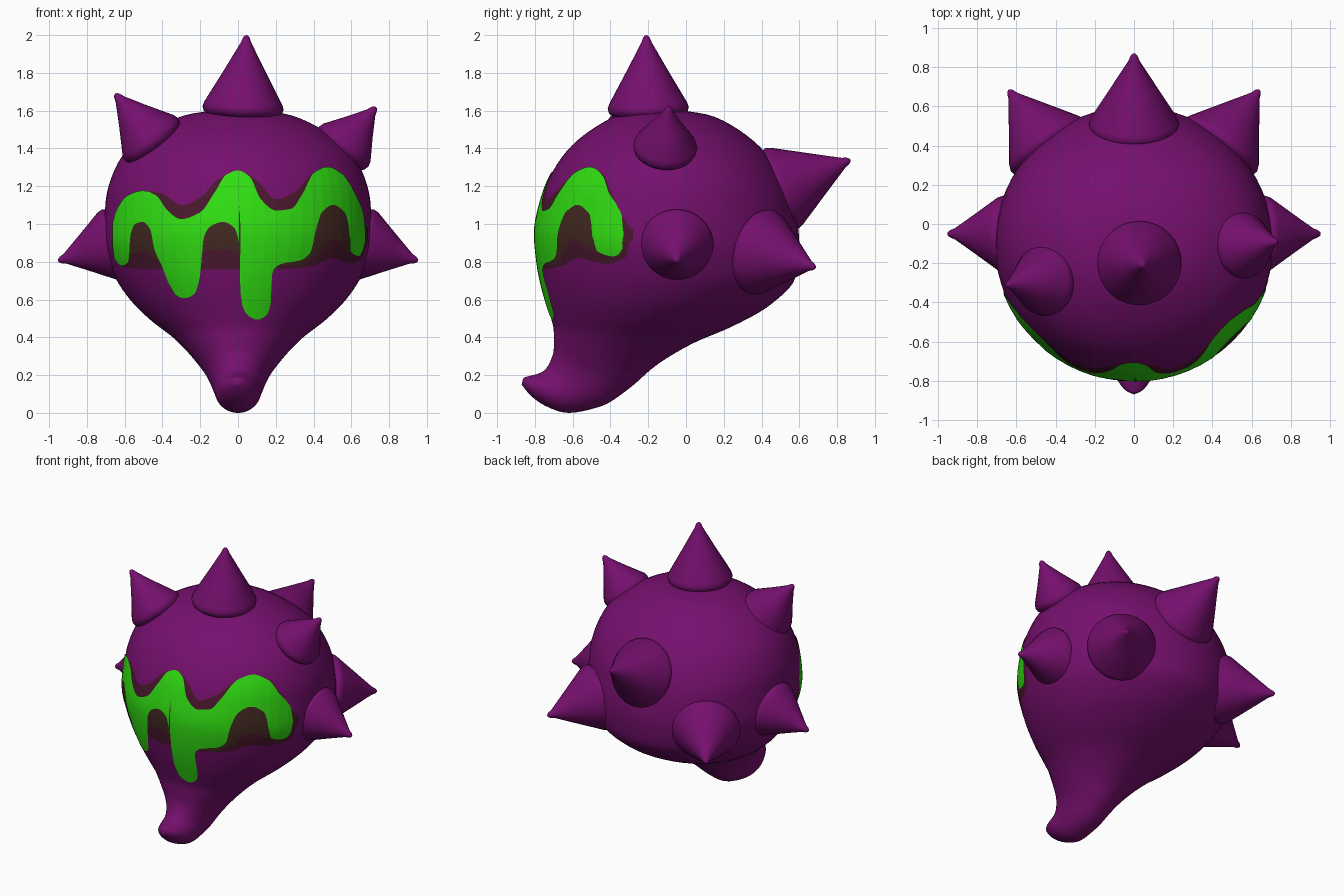
import bpy, bmesh, math
from mathutils import Vector
from mathutils.bvhtree import BVHTree

cube = bpy.data.objects.get("Cube")
if cube:
    bpy.data.objects.remove(cube, do_unlink=True)


def material(name, color):
    mat = bpy.data.materials.new(name)
    mat.use_nodes = True
    mat.diffuse_color = (*color, 1)
    mat.node_tree.nodes["Principled BSDF"].inputs["Base Color"].default_value = (*color, 1)
    return mat


PURPLE = material("purple skin", (.18, .005, .155))
GREEN = material("slime green", (.03, .73, .006))
MAROON = material("soft maroon edge", (.068, .009, .027))
BROWN = material("dark brown edge", (.055, .022, .015))


def finish(name, bm, mat):
    """Turn a bmesh into a smooth shaded object."""
    mesh = bpy.data.meshes.new(name)
    bm.to_mesh(mesh)
    bm.free()
    mesh.materials.append(mat)
    mesh.shade_smooth()
    obj = bpy.data.objects.new(name, mesh)
    bpy.context.scene.collection.objects.link(obj)
    return obj


def smooth_curve(points):
    """Monotone cubic curve through (x, value) points."""
    points = [(float(a), float(b)) for a, b in points]
    slope = [(q[1] - p[1]) / (q[0] - p[0]) for p, q in zip(points, points[1:])]
    tangent = [slope[0]]
    for a, b in zip(slope, slope[1:]):
        tangent.append(2 * a * b / (a + b) if a * b > 0 else 0)
    tangent.append(slope[-1])

    def value(x):
        x = min(max(x, points[0][0]), points[-1][0])
        i = 0
        while i < len(slope) - 1 and x > points[i + 1][0]:
            i += 1
        (x0, y0), (x1, y1) = points[i], points[i + 1]
        h = x1 - x0
        t = (x - x0) / h
        bend = (t - 1) * (tangent[i] * h * (1 - t) - tangent[i + 1] * h * t)
        ease = t * t * (3 - 2 * t)
        return y0 + (y1 - y0) * ease - t * bend * 1.0
    return value


def skin(bm, rings, closed=True):
    """Bridge neighbouring rows of vertices with quads."""
    for a, b in zip(rings, rings[1:]):
        n = len(a)
        for i in range(n if closed else n - 1):
            j = (i + 1) % n
            bm.faces.new((a[i], b[i], b[j], a[j]))


# Body: tilted oval sections, each with a front point, a back point and a half width
SECTIONS = [
    (-.10, 1.61, -.10, 1.61, 0),
    (-.31, 1.59, .11, 1.58, .24),
    (-.50, 1.50, .32, 1.47, .47),
    (-.66, 1.35, .48, 1.30, .635),
    (-.76, 1.15, .57, 1.10, .70),
    (-.80, .95, .60, .90, .71),
    (-.785, .78, .58, .72, .665),
    (-.75, .62, .45, .575, .57),
    (-.72, .52, .25, .46, .46),
    (-.70, .43, .03, .365, .34),
    (-.70, .34, -.16, .25, .24),
    (-.72, .27, -.30, .13, .165),
    (-.75, .225, -.45, .035, .13),
    (-.79, .205, -.62, 0, .115),
    (-.83, .195, -.75, .04, .085),
    (-.86, .185, -.83, .10, .045),
    (-.87, .15, -.87, .15, 0),
]
SIDES, STEPS = 64, 5


def build_body():
    bm = bmesh.new()
    tracks = [smooth_curve(list(enumerate(col))) for col in zip(*SECTIONS)]
    rings = []
    last = (len(SECTIONS) - 1) * STEPS
    for k in range(last + 1):
        fy, fz, by, bz, w = [track(k / STEPS) for track in tracks]
        front, back = Vector((0, fy, fz)), Vector((0, by, bz))
        mid, half = (front + back) / 2, (back - front) / 2
        ring = []
        for i in range(SIDES):
            a = math.tau * i / SIDES
            ring.append(bm.verts.new(mid + half * math.sin(a) + Vector((w * math.cos(a), 0, 0))))
        rings.append(ring)
    skin(bm, rings)
    bmesh.ops.remove_doubles(bm, verts=bm.verts, dist=.0005)
    bmesh.ops.recalc_face_normals(bm, faces=bm.faces)
    surface = BVHTree.FromBMesh(bm)
    finish("body", bm, PURPLE)
    return surface


surface = build_body()


# Spikes: turned cones with a rounded rim and a blunt tip
def spike(name, base, tip, radius):
    base, tip = Vector(base), Vector(tip)
    axis = tip - base
    h = axis.length
    turn = axis.to_track_quat('Z', 'Y')
    profile = [(.001, -.05), (radius * .85, -.045), (radius * .97, -.025), (radius, 0),
               (radius * .96, .025), (radius * .5, h * .52), (.028, h - .04),
               (.018, h - .014), (.009, h - .003), (.001, h)]
    bm = bmesh.new()
    rings = []
    for r, z in profile:
        ring = []
        for i in range(40):
            a = math.tau * i / 40
            ring.append(bm.verts.new(base + turn @ Vector((r * math.cos(a), r * math.sin(a), z))))
        rings.append(ring)
    skin(bm, rings)
    bm.faces.new(rings[0])
    bm.faces.new(rings[-1])
    bmesh.ops.recalc_face_normals(bm, faces=bm.faces)
    finish(name, bm, PURPLE)


spike("top_spike", (.027, -.2, 1.615), (.045, -.21, 2), .215)
spike("back_spike", (0, .51, 1.19), (0, .87, 1.34), .23)
spike("right_upper_spike", (-.46, -.29, 1.45), (-.65, -.31, 1.69), .18)
spike("left_upper_spike", (.56, -.11, 1.41), (.73, -.09, 1.62), .168)
for side, s in (("left", 1), ("right", -1)):
    spike(side + "_side_spike", (s * .665, -.05, .89), (s * .953, -.05, .805), .195)
    spike(side + "_lower_back_spike", (s * .44, .4, .85), (s * .64, .685, .77), .23)


# Slime: thin sheets between an upper and a lower edge, draped on the front of the body
def sheet(name, upper, lower, lift, mat, columns=220, rows=16):
    top, bottom = smooth_curve(upper), smooth_curve(lower)
    x0, x1 = upper[0][0], upper[-1][0]
    bm = bmesh.new()
    strips = []
    for c in range(columns + 1):
        x = (x0 + x1) / 2 - (x1 - x0) / 2 * math.cos(math.pi * (.1 + .8 * c / columns)) / math.cos(math.pi * .1)
        hi = top(x)
        lo = min(bottom(x), hi - .002)
        strip = []
        for r in range(rows + 1):
            z = lo + (hi - lo) * r / rows
            spot, normal, _, _ = surface.ray_cast(Vector((x, -3, z)), Vector((0, 1, 0)))
            if spot is None:
                spot, normal, _, _ = surface.find_nearest(Vector((x, -.2, z)))
            strip.append(bm.verts.new(spot + normal * lift))
        strips.append(strip)
    skin(bm, strips, closed=False)
    bmesh.ops.recalc_face_normals(bm, faces=bm.faces)
    if sum(f.normal.y for f in bm.faces) > 0:
        bmesh.ops.reverse_faces(bm, faces=bm.faces)
    finish(name, bm, mat)


SLIME_TOP = [(-.66, 1), (-.64, 1.07), (-.58, 1.15), (-.5, 1.175), (-.43, 1.15), (-.37, 1.07),
             (-.3, 1.025), (-.2, 1.06), (-.12, 1.17), (-.06, 1.26), (0, 1.28), (.06, 1.25),
             (.12, 1.13), (.2, 1.07), (.28, 1.08), (.34, 1.16), (.4, 1.27), (.47, 1.3),
             (.55, 1.26), (.62, 1.15), (.66, 1.05), (.67, .95)]
SLIME_DRIPS = [(-.66, .9), (-.65, .82), (-.61, .78), (-.575, .8), (-.565, .94), (-.54, 1),
               (-.5, 1.01), (-.46, .97), (-.44, .87), (-.4, .78), (-.36, .68), (-.32, .62),
               (-.28, .61), (-.23, .63), (-.2, .72), (-.18, .93), (-.14, .99), (-.08, 1.01),
               (-.02, .98), (.005, .9), (.015, .6), (.05, .52), (.1, .495), (.15, .52),
               (.175, .6), (.18, .75), (.23, .79), (.33, .81), (.38, .85), (.41, .97),
               (.44, 1.06), (.5, 1.1), (.56, 1.06), (.585, .97), (.59, .86), (.63, .83),
               (.66, .87), (.67, .94)]
EDGE_TOP = [(-.665, 1), (-.58, 1.15), (-.5, 1.175), (-.4, 1.16), (-.3, 1.1), (-.2, 1.14),
            (-.1, 1.24), (0, 1.28), (.1, 1.23), (.2, 1.13), (.3, 1.17), (.4, 1.27),
            (.47, 1.3), (.55, 1.265), (.62, 1.16), (.685, .97)]
EDGE_LOW = [(-.665, .86), (-.6, .77), (-.4, .76), (.2, .76), (.4, .78), (.5, .82),
            (.6, .79), (.65, .82), (.685, .92)]
INNER_LOW = [(-.66, .88), (-.6, .83), (-.5, .86), (-.4, .8), (-.08, .87), (.1, .8),
             (.3, .78), (.4, .82), (.5, .92), (.59, .85), (.64, .83), (.67, .9)]

sheet("slime_soft_edge", EDGE_TOP, EDGE_LOW, .002, MAROON)
sheet("slime_dark_edge", SLIME_TOP, INNER_LOW, .004, BROWN)
sheet("slime", SLIME_TOP, SLIME_DRIPS, .006, GREEN)
